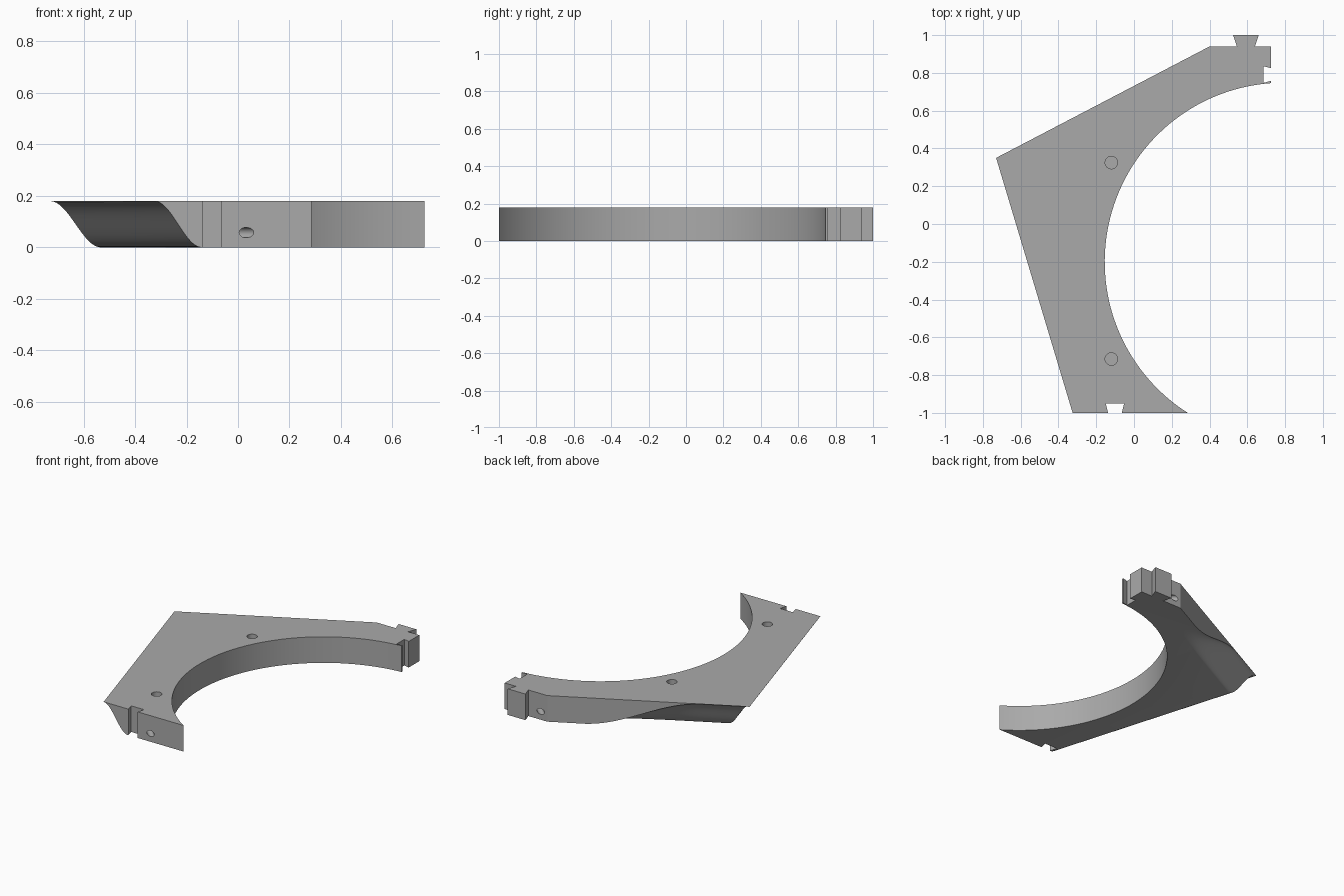
import bpy, bmesh, math
from mathutils import Vector

if "Cube" in bpy.data.objects:
    bpy.data.objects.remove(bpy.data.objects["Cube"], do_unlink=True)

H = 0.18
TOP_CORNER, SIDE_CORNER, FRONT_CORNER = Vector((0.4, 0.94)), Vector((-0.73, 0.35)), Vector((-0.325, -1))

gray = bpy.data.materials.new("mid gray")
gray.use_nodes = True
gray.diffuse_color = (0.4, 0.4, 0.4, 1)
gray.node_tree.nodes["Principled BSDF"].inputs["Base Color"].default_value = gray.diffuse_color


def finish(bm, name):
    bmesh.ops.recalc_face_normals(bm, faces=bm.faces)
    mesh = bpy.data.meshes.new(name)
    bm.to_mesh(mesh)
    bm.free()
    obj = bpy.data.objects.new(name, mesh)
    bpy.context.collection.objects.link(obj)
    mesh.materials.append(gray)
    return obj


def extrude_up(bm, face, dz):
    new = bmesh.ops.extrude_face_region(bm, geom=[face] if not isinstance(face, list) else face)["geom"]
    return [v for v in new if isinstance(v, bmesh.types.BMVert)]


def ease(t):
    t = min(max(t, 0), 1)
    return 0.5 - 0.5 * math.cos(math.pi * t)


def undercut(name, a, b, u_range, nu, v_range, nv, height):
    """Solid below a height surface, laid along the edge from a to b."""
    u_dir = (b - a).normalized()
    v_dir = Vector((-u_dir.y, u_dir.x))
    bm = bmesh.new()
    rows = []
    for i in range(nu + 1):
        u = u_range[0] + (u_range[1] - u_range[0]) * i / nu
        row = []
        for j in range(nv + 1):
            v = v_range[0] + (v_range[1] - v_range[0]) * j / nv
            p = a + u_dir * u + v_dir * v
            row.append(bm.verts.new((p.x, p.y, H * height(u, v) - 0.0005)))
        rows.append(row)
    for r, s in zip(rows, rows[1:]):
        for j in range(nv):
            bm.faces.new((r[j], r[j + 1], s[j + 1], s[j]))
    for v in extrude_up(bm, bm.faces[:], 0):
        v.co.z = -0.1
    return finish(bm, name)


def drill(name, start, direction, radius, depth):
    bm = bmesh.new()
    bmesh.ops.create_cone(bm, cap_ends=True, segments=32, radius1=radius, radius2=radius, depth=2 * depth)
    obj = finish(bm, name)
    obj.location = start
    obj.rotation_euler = Vector(direction).to_track_quat("Z", "Y").to_euler()
    return obj


# Plate outline: dovetail tab, side slot, inner arc, front slot
outline = [TOP_CORNER, (0.545, 0.94), (0.525, 1), (0.66, 1), (0.64, 0.94), (0.725, 0.94),
           (0.725, 0.825), (0.685, 0.835), (0.685, 0.747), (0.725, 0.758)]
centre, radius = Vector((0.793, -0.2)), 0.948
start, end = math.radians(94.1), math.radians(237.6)
for i in range(65):
    a = start + (end - start) * i / 64
    outline.append(centre + radius * Vector((math.cos(a), math.sin(a))))
outline[-1].y = -1
outline += [(-0.065, -1), (-0.052, -0.95), (-0.15, -0.95), (-0.137, -1), FRONT_CORNER, SIDE_CORNER]

bm = bmesh.new()
base = bm.faces.new([bm.verts.new((p[0], p[1], 0)) for p in outline])
for v in extrude_up(bm, base, H):
    v.co.z = H
frame = finish(bm, "curved_frame")

# Curved undercuts along the side edge and the back edge
side_w, back_w = 0.177, 0.13
back_len = (SIDE_CORNER - TOP_CORNER).length
cutters = [
    undercut("side_undercut", SIDE_CORNER, FRONT_CORNER, (-0.3, 1.7), 1, (-0.1, side_w), 32,
             lambda u, v: ease(1 - v / side_w)),
    undercut("back_undercut", TOP_CORNER, SIDE_CORNER, (0.17 * back_len, back_len + 0.2), 48,
             (-0.05, back_w), 24,
             lambda u, v: ease((u / back_len - 0.17) / 0.6) * ease(1 - v / back_w)),
]

# Round pin holes
for y in (0.325, -0.715):
    cutters.append(drill("top_hole", (-0.12, y, H), (0, 0, 1), 0.033, 0.08))
cutters.append(drill("front_hole", (0.033, -1, 0.057), (1, -1, 0), 0.02, 0.12))
cutters.append(drill("back_hole", (0.45, 0.94, 0.057), (-1, 1, 0), 0.02, 0.1))

bpy.context.view_layer.objects.active = frame
for c in cutters:
    c.hide_render = True
    mod = frame.modifiers.new(c.name, "BOOLEAN")
    mod.operation, mod.solver, mod.object = "DIFFERENCE", "EXACT", c
    bpy.ops.object.modifier_apply(modifier=mod.name)
    bpy.data.objects.remove(c, do_unlink=True)

bpy.ops.object.select_all(action="DESELECT")
frame.select_set(True)
bpy.ops.object.shade_smooth_by_angle(angle=math.radians(25))
